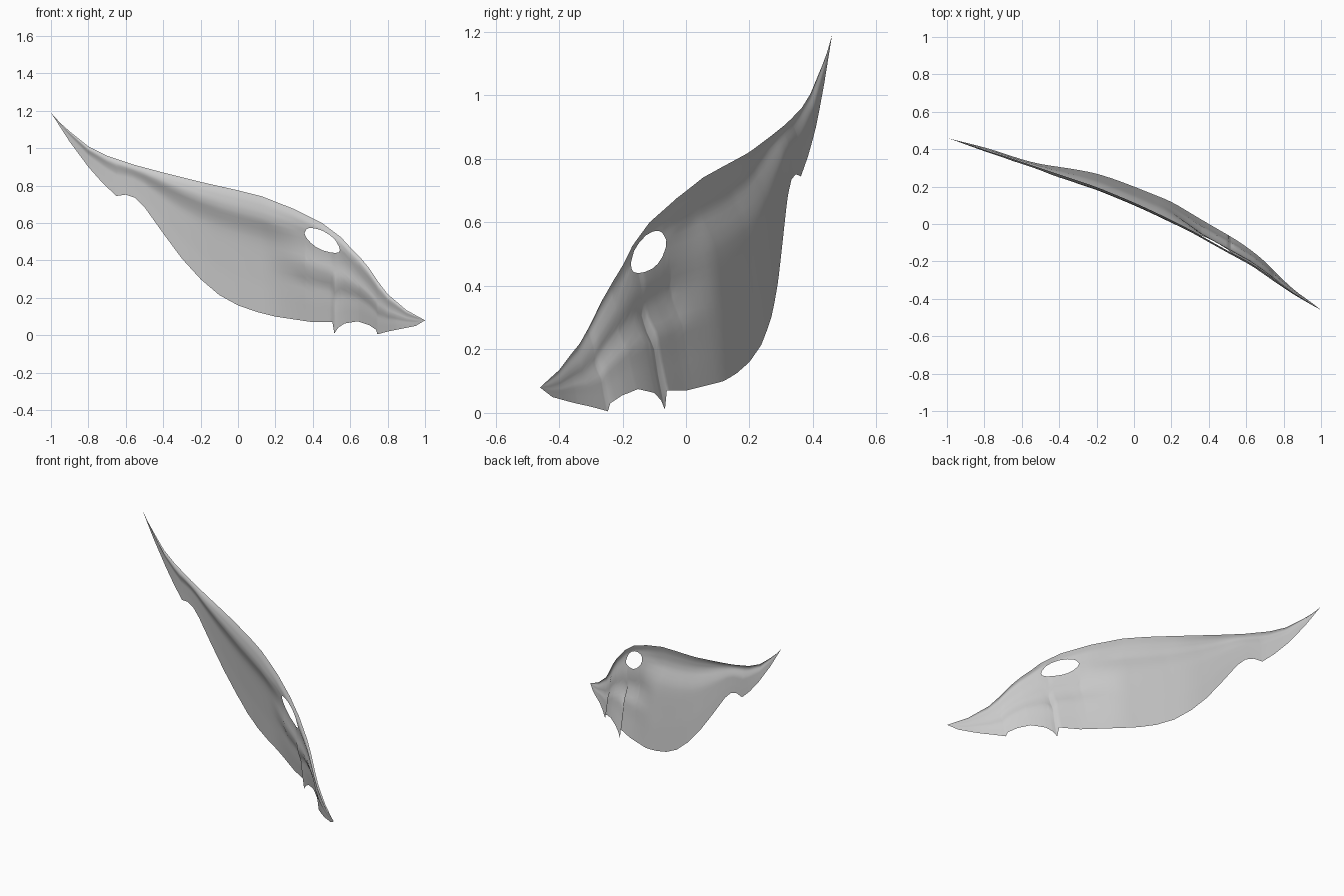
import bpy, bmesh

if "Cube" in bpy.data.objects:
    bpy.data.objects.remove(bpy.data.objects["Cube"])

# Outline and depth curves of the curved shell: (x, y, z)
UPPER = [(-1, .46, 1.19), (-.95, .445, 1.135), (-.9, .428, 1.09), (-.8, .395, 1.01),
         (-.7, .365, .96), (-.55, .315, .91), (-.4, .265, .87), (-.2, .198, .82),
         (0, .115, .775), (.13, .055, .742), (.3, -.03, .675), (.45, -.115, .60),
         (.55, -.17, .525), (.6, -.195, .47), (.65, -.225, .42), (.7, -.262, .36),
         (.75, -.295, .285), (.8, -.335, .22), (.9, -.40, .135), (1, -.46, .08)]
LOWER = [(-1, .46, 1.19), (-.9, .435, 1.035), (-.8, .41, .90), (-.72, .385, .81),
         (-.65, .362, .745), (-.6, .345, .752), (-.55, .332, .735), (-.5, .32, .685),
         (-.4, .305, .545), (-.3, .29, .41), (-.2, .27, .30), (-.1, .238, .215),
         (0, .20, .16), (.1, .16, .125), (.2, .12, .10), (.4, .0, .07), (.505, -.06, .07),
         (.515, -.066, .01), (.535, -.078, .04), (.57, -.10, .063), (.64, -.15, .075),
         (.7, -.20, .055), (.738, -.235, .03), (.745, -.25, .005), (.8, -.30, .02),
         (.85, -.35, .03), (.95, -.42, .05), (1, -.46, .08)]
# Dividing line that opens up into the eye hole: (x, z)
SEAM = [(-1, 1.19), (-.8, .965), (-.65, .87), (-.5, .82), (-.2, .69), (0, .63),
        (.36, .545), (.545, .455), (.65, .32), (.8, .15), (.9, .1), (1, .08)]
EYE_TOP = [(.355, .545), (.365, .567), (.38, .573), (.41, .572), (.45, .56), (.49, .537),
           (.52, .51), (.54, .475), (.545, .455)]
EYE_LOW = [(.355, .545), (.365, .522), (.39, .493), (.42, .47), (.45, .455), (.49, .444),
           (.52, .44), (.54, .444), (.545, .455)]


def lookup(table, x, k=1):
    """Piecewise linear value of column k at x."""
    for a, b in zip(table, table[1:]):
        if x <= b[0]:
            f = (x - a[0]) / (b[0] - a[0])
            return a[k] + (b[k] - a[k]) * f
    return table[-1][k]


def smooth_lookup(table, x, r=.04):
    """Averaged depth so the shell bends softly."""
    r = min(r, 1 - abs(x))
    return sum(lookup(table, x + r * i / 2) for i in range(-2, 3)) / 5


# Share of the way back at each height: plain sheet, and face with cheekbone
SHEET = [(0, 0), (.2, .05), (.33, .38), (.5, .56), (.75, .8), (1, 1)]
CHEEK = [(0, 0), (.08, .04), (.16, .15), (.3, .22), (.45, .14), (.54, .3),
         (.64, .6), (.8, .75), (1, 1)]
RIM = [(0, 0), (.06, .7), (.14, 1), (.25, .5), (.4, 0), (1, 0)]
FACE_WEIGHT = [(-1, 0), (.18, 0), (.36, 1), (.8, 1), (1, .5)]


def depth(x, z):
    zt, zb = lookup(UPPER, x, 2), lookup(LOWER, x, 2)
    u = min(1, max(0, (zt - z) / max(zt - zb, 1e-6)))
    w = lookup(FACE_WEIGHT, x)
    share = lookup(SHEET, u) * (1 - w) + lookup(CHEEK, u) * w
    yt, yb = smooth_lookup(UPPER, x), smooth_lookup(LOWER, x)
    rim = .018 * min(1, (zt - zb) / .3)
    return yt + (yb - yt) * share - rim * lookup(RIM, u)


# Columns fall on every outline corner, with regular ones between
xs = sorted({round(p[0], 4) for t in (UPPER, LOWER, EYE_TOP, EYE_LOW) for p in t}
            | {round(-1 + i * .04, 4) for i in range(51)})

bm = bmesh.new()


def strip(top, low, rows):
    """Skin the shell between two height functions."""
    grid = []
    for x in xs:
        a, b = top(x), low(x)
        col = []
        for i in range(rows + 1):
            z = a + (b - a) * i / rows
            col.append(bm.verts.new((x, depth(x, z), z)))
        grid.append(col)
    for c, d in zip(grid, grid[1:]):
        for i in range(rows):
            bm.faces.new((c[i], c[i + 1], d[i + 1], d[i]))


def seam(x, eye):
    return lookup(eye, x) if .355 <= x <= .545 else lookup(SEAM, x)


# Brow band above the eye and cheek sheet below it
strip(lambda x: lookup(UPPER, x, 2), lambda x: seam(x, EYE_TOP), 9)
strip(lambda x: seam(x, EYE_LOW), lambda x: lookup(LOWER, x, 2), 16)
bmesh.ops.remove_doubles(bm, verts=bm.verts, dist=.0008)
bmesh.ops.dissolve_degenerate(bm, edges=bm.edges, dist=.0005)

mesh = bpy.data.meshes.new("mask_shell")
bm.to_mesh(mesh)
bm.free()
shell = bpy.data.objects.new("mask_shell", mesh)
bpy.context.collection.objects.link(shell)

grey = bpy.data.materials.new("light_grey")
grey.diffuse_color = (.6, .6, .6, 1)
grey.use_nodes = True
grey.node_tree.nodes["Principled BSDF"].inputs["Base Color"].default_value = grey.diffuse_color
mesh.materials.append(grey)

bpy.context.view_layer.objects.active = shell
shell.select_set(True)
bpy.ops.object.shade_smooth_by_angle(angle=1.0)
